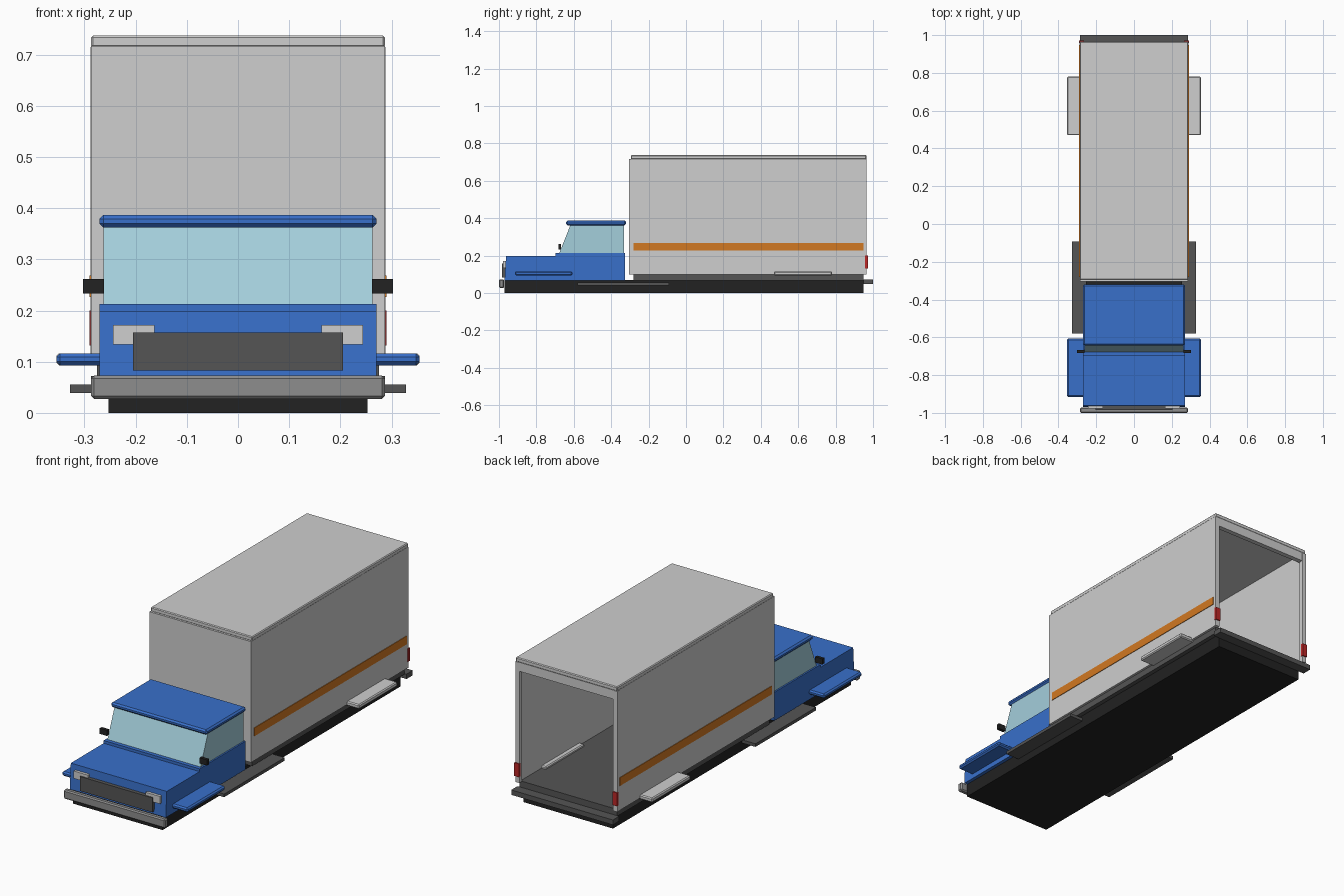
import bpy, bmesh
from mathutils import Vector

if "Cube" in bpy.data.objects:
    bpy.data.objects.remove(bpy.data.objects["Cube"])


def material(name, r, g, b):
    m = bpy.data.materials.new(name)
    m.diffuse_color = (r, g, b, 1)
    m.use_nodes = True
    m.node_tree.nodes["Principled BSDF"].inputs["Base Color"].default_value = m.diffuse_color
    return m


WHITE = material("light grey paint", 0.62, 0.62, 0.62)
BLUE = material("blue paint", 0.04, 0.16, 0.59)
GLASS = material("pale blue glass", 0.37, 0.62, 0.71)
BLACK = material("black", 0.016, 0.016, 0.016)
DARK = material("dark grey", 0.09, 0.09, 0.09)
STEEL = material("bumper grey", 0.27, 0.27, 0.27)
ORANGE = material("orange", 0.64, 0.19, 0.016)
RED = material("red", 0.5, 0.02, 0.02)


def finish(name, bm, mat, bevel=0.0):
    if bevel:
        bmesh.ops.bevel(bm, geom=bm.edges[:], offset=bevel, segments=1,
                        affect='EDGES', profile=0.5)
    bmesh.ops.recalc_face_normals(bm, faces=bm.faces[:])
    me = bpy.data.meshes.new(name)
    bm.to_mesh(me)
    bm.free()
    me.materials.append(mat)
    ob = bpy.data.objects.new(name, me)
    bpy.context.collection.objects.link(ob)
    return ob


def box(name, x, y, z, mat, bevel=0.0):
    """Box from (min, max) ranges."""
    bm = bmesh.new()
    bmesh.ops.create_cube(bm, size=1)
    for v in bm.verts:
        v.co = Vector([r[0] if c < 0 else r[1] for c, r in zip(v.co, (x, y, z))])
    return finish(name, bm, mat, bevel)


def pair(name, x, y, z, mat, bevel=0.0):
    """The same box on the right and left side."""
    box("right_" + name, x, y, z, mat, bevel)
    box("left_" + name, (-x[1], -x[0]), y, z, mat, bevel)


def side_profile(name, half_width, points, mat):
    """Extrude a (y, z) outline across the width."""
    bm = bmesh.new()
    face = bm.faces.new([bm.verts.new((-half_width, y, z)) for y, z in points])
    ext = bmesh.ops.extrude_face_region(bm, geom=[face])
    moved = [g for g in ext["geom"] if isinstance(g, bmesh.types.BMVert)]
    bmesh.ops.translate(bm, verts=moved, vec=(2 * half_width, 0, 0))
    return finish(name, bm, mat)


# Chassis, cargo bed and bumpers
box("chassis", (-0.253, 0.253), (-0.97, 0.95), (0, 0.07), BLACK)
box("cargo_bed", (-0.275, 0.275), (-0.28, 0.95), (0.068, 0.104), DARK)
box("front_bumper", (-0.287, 0.287), (-1.0, -0.972), (0.027, 0.073), STEEL, 0.006)
box("rear_bumper", (-0.287, 0.287), (0.95, 1.0), (0.047, 0.072), DARK)

# Cab
side_profile("cab_body", 0.271, [(-0.97, 0.068), (-0.962, 0.199), (-0.697, 0.199),
                                 (-0.697, 0.213), (-0.325, 0.213), (-0.325, 0.068)], BLUE)
side_profile("cab_windows", 0.263, [(-0.678, 0.212), (-0.617, 0.366),
                                    (-0.332, 0.366), (-0.332, 0.212)], GLASS)
box("cab_roof", (-0.271, 0.271), (-0.642, -0.32), (0.362, 0.387), BLUE, 0.008)
box("grille", (-0.205, 0.205), (-0.984, -0.96), (0.083, 0.157), DARK)
pair("headlight", (0.163, 0.244), (-0.978, -0.96), (0.134, 0.172), WHITE)
pair("mirror", (0.262, 0.303), (-0.683, -0.667), (0.233, 0.262), BLACK)

# Hollow cargo box, open at the back
pair("cargo_wall", (0.27, 0.287), (-0.305, 0.963), (0.1, 0.717), WHITE)
box("cargo_front_wall", (-0.285, 0.285), (-0.305, -0.288), (0.1, 0.717), WHITE)
box("cargo_roof", (-0.287, 0.287), (-0.295, 0.965), (0.714, 0.737), WHITE, 0.004)
pair("door_post", (0.265, 0.288), (0.945, 0.966), (0.1, 0.715), WHITE)
box("door_header", (-0.27, 0.27), (0.94, 0.965), (0.67, 0.716), WHITE)

# Side stripes and tail lights
pair("stripe", (0.285, 0.29), (-0.28, 0.948), (0.226, 0.268), ORANGE)
pair("tail_light", (0.264, 0.29), (0.957, 0.972), (0.132, 0.2), RED)

# Fenders and side steps
pair("front_fender", (0.245, 0.355), (-0.915, -0.607), (0.093, 0.116), BLUE, 0.007)
pair("rear_fender", (0.245, 0.355), (0.47, 0.78), (0.093, 0.116), WHITE, 0.005)
pair("side_step", (0.245, 0.328), (-0.58, -0.092), (0.039, 0.055), DARK)
